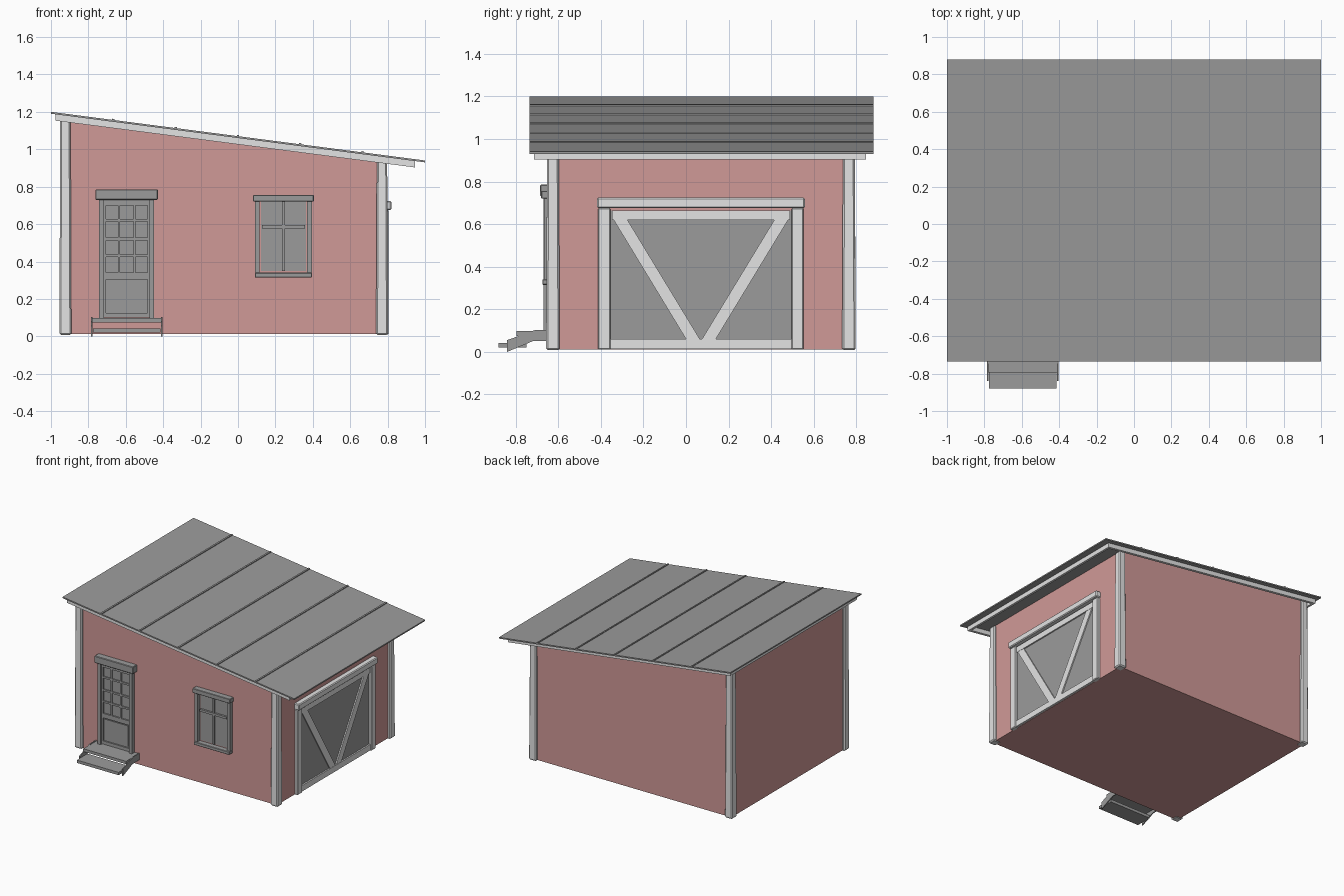
import bpy, bmesh
from mathutils import Vector

cube = bpy.data.objects.get("Cube")
if cube:
    bpy.data.objects.remove(cube, do_unlink=True)


def material(name, rgb):
    m = bpy.data.materials.new(name)
    m.use_nodes = True
    m.diffuse_color = (*rgb, 1)
    m.node_tree.nodes["Principled BSDF"].inputs["Base Color"].default_value = (*rgb, 1)
    return m


RED = material("faded red wall", (0.63, 0.32, 0.31))
GREY = material("mid grey", (0.33, 0.33, 0.33))
WHITE = material("off white trim", (0.77, 0.77, 0.77))


def finish(name, bm, mat, bevel=0):
    bmesh.ops.recalc_face_normals(bm, faces=bm.faces)
    mesh = bpy.data.meshes.new(name)
    bm.to_mesh(mesh)
    bm.free()
    mesh.materials.append(mat)
    ob = bpy.data.objects.new(name, mesh)
    bpy.context.collection.objects.link(ob)
    if bevel:
        mod = ob.modifiers.new("chamfer", "BEVEL")
        mod.width, mod.segments = bevel, 1
    return ob


def prism(name, pts, axis, lo, hi, mat, bevel=0):
    """Extrude a profile (x,z along y, or y,z along x)."""
    bm = bmesh.new()
    place = (lambda a, b, d: (a, d, b)) if axis == "y" else (lambda a, b, d: (d, a, b))
    face = bm.faces.new([bm.verts.new(place(a, b, lo)) for a, b in pts])
    ext = bmesh.ops.extrude_face_region(bm, geom=[face])
    move = Vector(place(0, 0, hi - lo))
    bmesh.ops.translate(bm, vec=move, verts=[v for v in ext["geom"] if isinstance(v, bmesh.types.BMVert)])
    return finish(name, bm, mat, bevel)


def box(name, x, y, z, mat, bevel=0):
    return prism(name, [(x[0], z[0]), (x[1], z[0]), (x[1], z[1]), (x[0], z[1])], "y", y[0], y[1], mat, bevel)


def roof_z(x):
    return 1.07 - 0.13 * x


def sloped(name, x0, x1, top, bottom, y0, y1, mat):
    """Board following the roof pitch, offsets measured from the roof surface."""
    pts = [(x0, roof_z(x0) + bottom), (x1, roof_z(x1) + bottom),
           (x1, roof_z(x1) + top), (x0, roof_z(x0) + top)]
    return prism(name, pts, "y", y0, y1, mat)


# Body
WX, EX, FY, BY = -0.935, 0.78, -0.635, 0.775
prism("walls", [(WX, 0.012), (EX, 0.012), (EX, roof_z(EX) - 0.01), (WX, roof_z(WX) - 0.01)],
      "y", FY, BY, RED)

# Roof sheet, standing seams and eave boards
sloped("roof_sheet", -1, 1, 0, -0.01, -0.735, 0.88, GREY)
for i in range(5):
    x = (i - 2) / 3
    sloped(f"roof_seam_{i + 1}", x - 0.006, x + 0.006, 0.006, -0.002, -0.735, 0.88, GREY)
sloped("front_eave_board", -0.975, 0.945, -0.01, -0.044, -0.715, -0.695, WHITE)
sloped("back_eave_board", -0.975, 0.945, -0.01, -0.044, 0.825, 0.845, WHITE)
sloped("left_eave_board", 0.925, 0.945, -0.01, -0.044, -0.695, 0.825, WHITE)
sloped("right_eave_board", -0.975, -0.955, -0.01, -0.044, -0.695, 0.825, WHITE)

# Tapered corner posts
for side, x in (("right", -0.923), ("left", 0.77)):
    for end, y in (("front", -0.625), ("back", 0.765)):
        bm = bmesh.new()
        bmesh.ops.create_cube(bm, size=1)
        for v in bm.verts:
            top = v.co.z > 0
            w = 0.055 if top else 0.064
            px, py = x + v.co.x * w, y + v.co.y * w
            v.co = (px, py, roof_z(px) - 0.012 if top else 0.008)
        finish(f"{end}_{side}_corner_post", bm, WHITE, 0.008)

# Front door
DX = -0.595
box("door_leaf", (DX - 0.13, DX + 0.13), (-0.645, -0.63), (0.1, 0.735), GREY)
box("door_header", (DX - 0.167, DX + 0.167), (-0.685, -0.63), (0.73, 0.785), GREY, 0.004)
for s in (-1, 1):
    box("door_jamb", sorted((DX + s * 0.122, DX + s * 0.147)), (-0.67, -0.63), (0.095, 0.73), GREY)
    box("door_stile", sorted((DX + s * 0.112, DX + s * 0.123)), (-0.657, -0.63), (0.1, 0.73), GREY)
    box("door_glazing_bar", (DX + s * 0.041 - 0.006, DX + s * 0.041 + 0.006),
        (-0.655, -0.64), (0.34, 0.705), GREY)
for z in (0.43, 0.52, 0.62):
    box("door_cross_bar", (DX - 0.115, DX + 0.115), (-0.654, -0.64), (z - 0.007, z + 0.007), GREY)
for z0, z1 in ((0.1, 0.125), (0.305, 0.34), (0.7, 0.732)):
    box("door_rail", (DX - 0.115, DX + 0.115), (-0.656, -0.64), (z0, z1), GREY)
box("door_lower_panel", (DX - 0.1, DX + 0.1), (-0.65, -0.64), (0.135, 0.295), GREY)

# Steps
box("upper_step", (-0.78, -0.41), (-0.795, -0.63), (0.075, 0.097), GREY)
box("lower_step", (-0.775, -0.415), (-0.88, -0.75), (0.02, 0.042), GREY)
for x in (-0.785, -0.413):
    prism("step_stringer", [(-0.84, 0), (-0.72, 0.05), (-0.63, 0.05), (-0.63, 0.102), (-0.71, 0.102), (-0.84, 0.055)],
          "x", x, x + 0.008, GREY)

# Front window
NX = 0.243
box("window_pane", (NX - 0.12, NX + 0.12), (-0.64, -0.63), (0.348, 0.72), GREY)
box("window_header", (NX - 0.162, NX + 0.162), (-0.68, -0.63), (0.72, 0.755), GREY, 0.003)
box("window_sill", (NX - 0.153, NX + 0.153), (-0.675, -0.63), (0.315, 0.34), GREY, 0.003)
for s in (-1, 1):
    box("window_jamb", sorted((NX + s * 0.127, NX + s * 0.152)), (-0.665, -0.63), (0.34, 0.72), GREY)
box("window_upright_bar", (NX - 0.008, NX + 0.008), (-0.652, -0.635), (0.35, 0.72), GREY)
box("window_cross_bar", (NX - 0.115, NX + 0.115), (-0.655, -0.635), (0.577, 0.595), GREY)

# Barn doors on the left wall
CY = 0.07
for s in (-1, 1):
    box("barn_door_leaf", (0.77, 0.786), sorted((CY + s * 0.004, CY + s * 0.425)), (0.02, 0.665), GREY)
    box("barn_door_post", (0.77, 0.805), sorted((CY + s * 0.425, CY + s * 0.483)), (0.01, 0.675), WHITE, 0.005)
    prism("barn_door_brace", [(CY + s * a, z) for a, z in ((0.005, 0.06), (0.07, 0.06), (0.41, 0.62), (0.345, 0.62))],
          "x", 0.78, 0.795, WHITE)
box("barn_door_seam", (0.77, 0.789), (CY - 0.005, CY + 0.005), (0.06, 0.62), GREY)
box("barn_door_header", (0.77, 0.82), (CY - 0.488, CY + 0.488), (0.675, 0.724), WHITE, 0.006)
box("barn_door_top_rail", (0.78, 0.797), (CY - 0.418, CY + 0.418), (0.62, 0.665), WHITE)
box("barn_door_bottom_rail", (0.78, 0.797), (CY - 0.425, CY + 0.425), (0.014, 0.06), WHITE)
